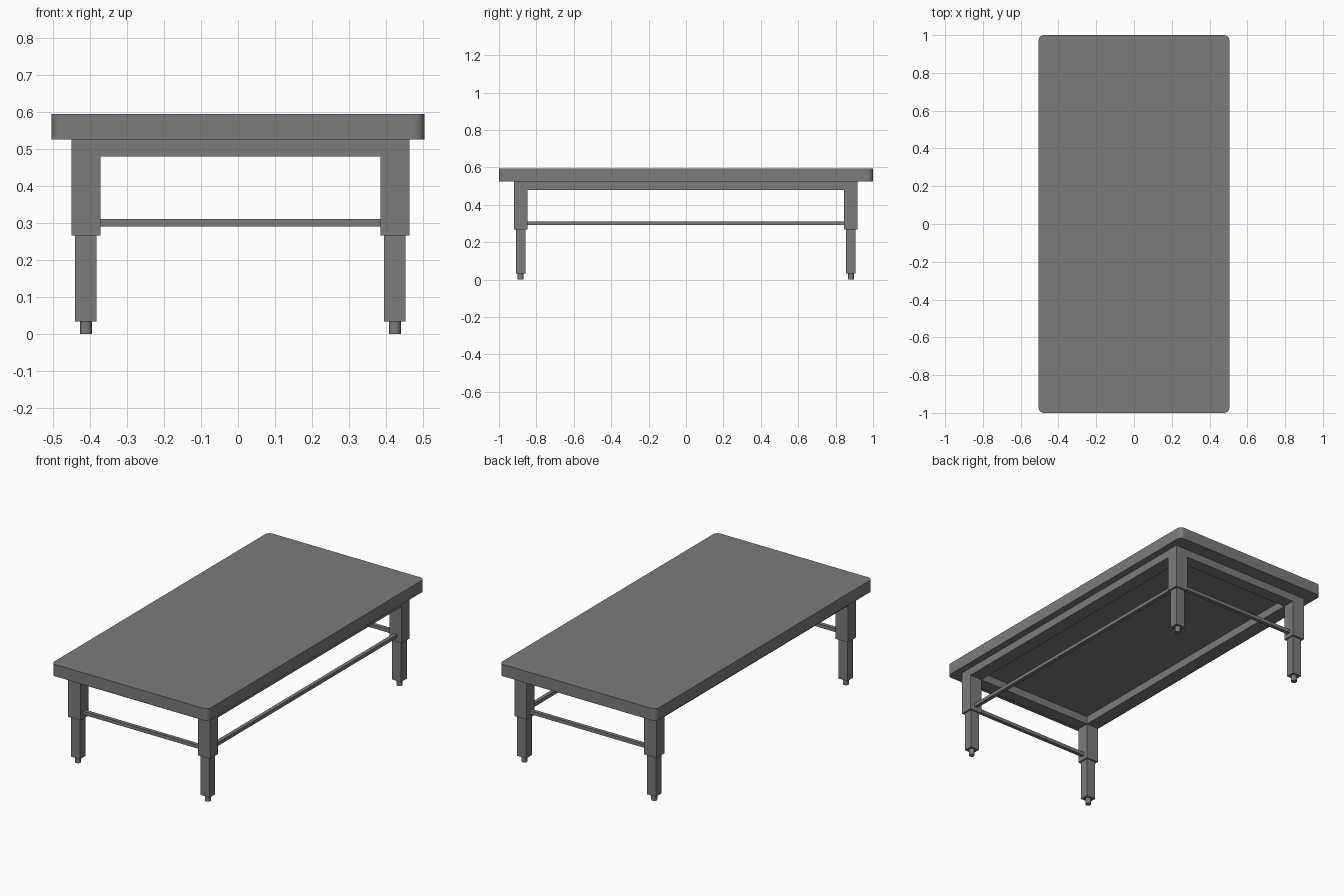
import bpy, bmesh
from mathutils import Vector

if "Cube" in bpy.data.objects:
    bpy.data.objects.remove(bpy.data.objects["Cube"])

# leg centre lines and leg section
CX, CY = 0.0065, -0.0015
DX, DY = 0.4185, 0.8825
LX, LY = 0.079, 0.073
Z_TOP, Z_UNDER = 0.595, 0.526

dark = bpy.data.materials.new("dark_grey")
dark.diffuse_color = (0.2, 0.2, 0.2, 1)
dark.use_nodes = True
dark.node_tree.nodes["Principled BSDF"].inputs["Base Color"].default_value = dark.diffuse_color


def finish(name, bm):
    me = bpy.data.meshes.new(name)
    bm.to_mesh(me)
    bm.free()
    me.materials.append(dark)
    ob = bpy.data.objects.new(name, me)
    bpy.context.collection.objects.link(ob)
    return ob


def box(name, cx, cy, sx, sy, z0, z1, corner=0.0):
    bm = bmesh.new()
    bmesh.ops.create_cube(bm, size=1)
    for v in bm.verts:
        v.co = Vector((cx + v.co.x * sx, cy + v.co.y * sy,
                       (z0 + z1) / 2 + v.co.z * (z1 - z0)))
    if corner:
        upright = [e for e in bm.edges
                   if abs(e.verts[0].co.z - e.verts[1].co.z) > 1e-4]
        bmesh.ops.bevel(bm, geom=upright, offset=corner, segments=6,
                        profile=0.5, affect='EDGES')
    return finish(name, bm)


def cylinder(name, cx, cy, r, z0, z1):
    bm = bmesh.new()
    bmesh.ops.create_cone(bm, cap_ends=True, segments=20, radius1=r, radius2=r,
                          depth=z1 - z0)
    bmesh.ops.translate(bm, verts=bm.verts, vec=(cx, cy, (z0 + z1) / 2))
    for f in bm.faces:
        f.smooth = len(f.verts) == 4
    for e in bm.edges:
        e.smooth = all(len(f.verts) == 4 for f in e.link_faces)
    return finish(name, bm)


# table top with rounded corners
box("table_top", 0, 0, 1.01, 2.0, Z_UNDER, Z_TOP, corner=0.028)

# stepped legs with round feet
for sx, side in ((-1, "left"), (1, "right")):
    for sy, end in ((-1, "front"), (1, "back")):
        x, y = CX + sx * DX, CY + sy * DY
        tag = f"{end}_{side}"
        box(f"{tag}_upper_leg", x, y, LX, LY, 0.267, Z_UNDER)
        box(f"{tag}_lower_leg", x, y, 0.058, 0.052, 0.034, 0.267)
        cylinder(f"{tag}_foot", x, y, 0.016, 0, 0.034)

# aprons between the legs, flush with them
span_x, span_y = 2 * DX - LX, 2 * DY - LY
for s, side, end in ((-1, "left", "front"), (1, "right", "back")):
    box(f"{end}_apron", CX, CY + s * DY, span_x, LY, 0.480, Z_UNDER)
    box(f"{side}_apron", CX + s * DX, CY, LX, span_y, 0.480, Z_UNDER)
    # stretcher bars at both ends
    box(f"{end}_stretcher", CX, CY + s * DY, span_x, 0.022, 0.291, 0.311)

# single long stretcher, on the right only
box("right_stretcher", CX + DX, CY, 0.022, span_y, 0.291, 0.311)
